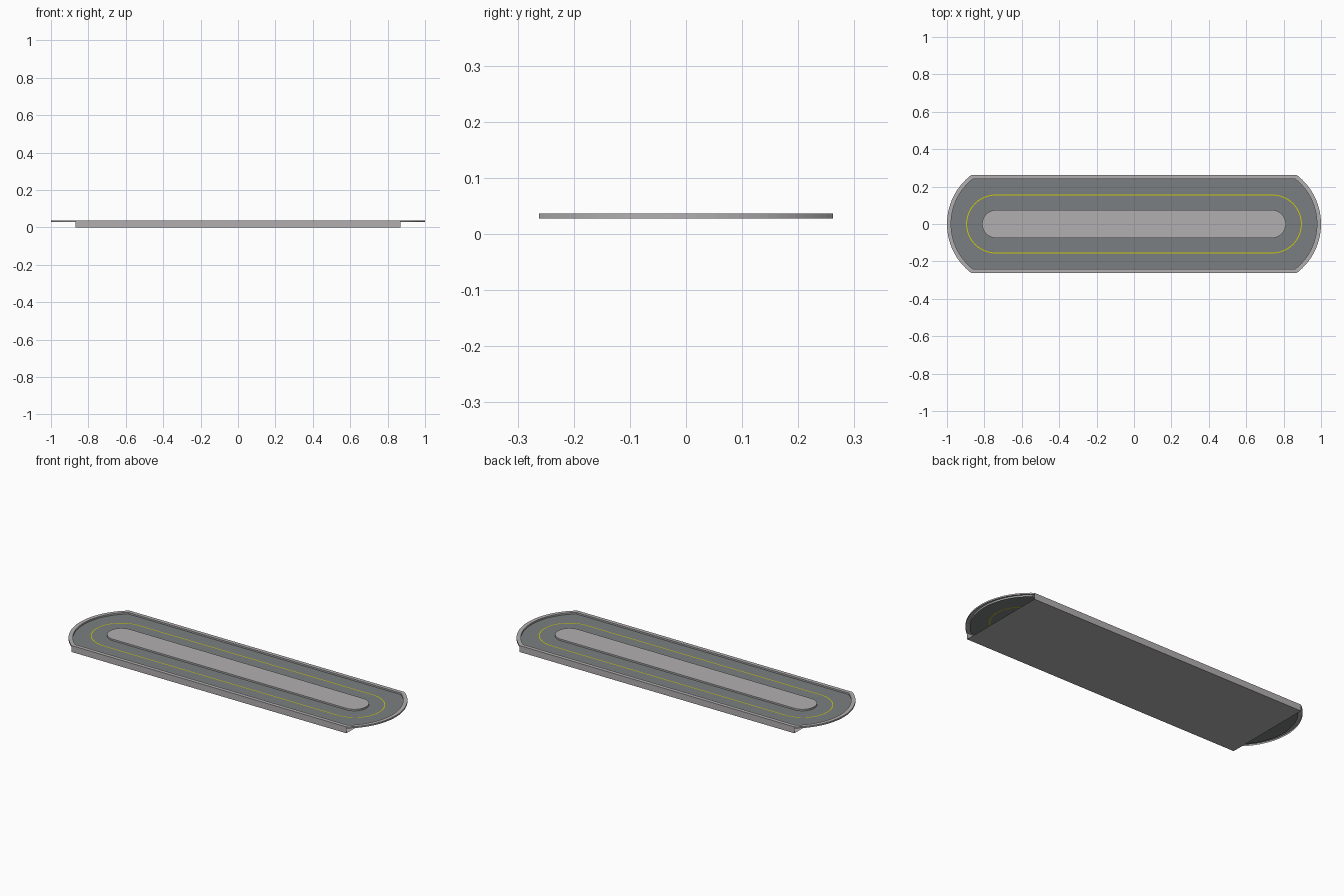
import bpy, bmesh, math

if "Cube" in bpy.data.objects:
    bpy.data.objects.remove(bpy.data.objects["Cube"])

TOP, ROAD = 0.0366, 0.0278      # kerb height and road height
HALF_W = 0.262                  # half width of the slab
CX, R = 0.671, 0.329            # centre and radius of the rounded ends
SEG = 32                        # segments per rounded end


def material(name, rgb):
    m = bpy.data.materials.new(name)
    m.diffuse_color = (*rgb, 1)
    m.use_nodes = True
    m.node_tree.nodes["Principled BSDF"].inputs["Base Color"].default_value = m.diffuse_color
    return m


concrete = material("light concrete", (0.45, 0.43, 0.44))
asphalt = material("grey asphalt", (0.195, 0.213, 0.22))
yellow = material("yellow paint", (0.62, 0.62, 0.0))


def loop(cx, r, half_w, z):
    """Closed outline: arcs at both ends, clipped at half_w, straight sides."""
    a = math.asin(min(1.0, half_w / r))
    right = []
    for i in range(SEG + 1):
        t = -a + 2 * a * i / SEG
        right.append((cx + r * math.cos(t), r * math.sin(t), z))
    return right + [(-x, -y, z) for x, y, z in right]


def make(name, mat, loops, cap=False, extra=()):
    """Skin neighbouring loops (outer to inner), optionally cap the last."""
    bm = bmesh.new()
    rings = [[bm.verts.new(p) for p in l] for l in loops]
    for a, b in zip(rings, rings[1:]):
        n = len(a)
        for i in range(n):
            j = (i + 1) % n
            bm.faces.new((a[i], a[j], b[j], b[i]))
    if cap:
        bm.faces.new(rings[-1])
    for quad in extra:
        bm.faces.new([bm.verts.new(p) for p in quad])
    me = bpy.data.meshes.new(name)
    bm.to_mesh(me)
    bm.free()
    me.materials.append(mat)
    ob = bpy.data.objects.new(name, me)
    bpy.context.collection.objects.link(ob)
    return ob


# outlines shared by neighbouring parts
road_edge = loop(CX, 0.307, 0.24, ROAD)
line_out = loop(0.74, 0.1575, 0.1575, ROAD)
line_in = loop(0.74, 0.1525, 0.1525, ROAD)
island_base = loop(0.737, 0.075, 0.075, ROAD)

# raised kerb around the road
make("kerb", concrete, [loop(CX, R, HALF_W, ROAD), loop(CX, R, HALF_W, TOP),
                        loop(CX, 0.307, 0.24, TOP), road_edge])

# road on both sides of the painted line
make("outer_lane", asphalt, [road_edge, line_out])
make("inner_lane", asphalt, [line_in, island_base])
make("centre_line", yellow, [line_out, line_in])

# raised middle island
make("island", concrete, [island_base, loop(0.737, 0.075, 0.075, TOP)], cap=True)

# open-ended base: two long side walls and a bottom plate
X = CX + math.sqrt(R * R - HALF_W * HALF_W)
W = HALF_W
make("base", concrete, [], extra=[
    [(-X, -W, 0), (X, -W, 0), (X, -W, ROAD), (-X, -W, ROAD)],
    [(X, W, 0), (-X, W, 0), (-X, W, ROAD), (X, W, ROAD)],
    [(-X, -W, 0), (-X, W, 0), (X, W, 0), (X, -W, 0)],
])
